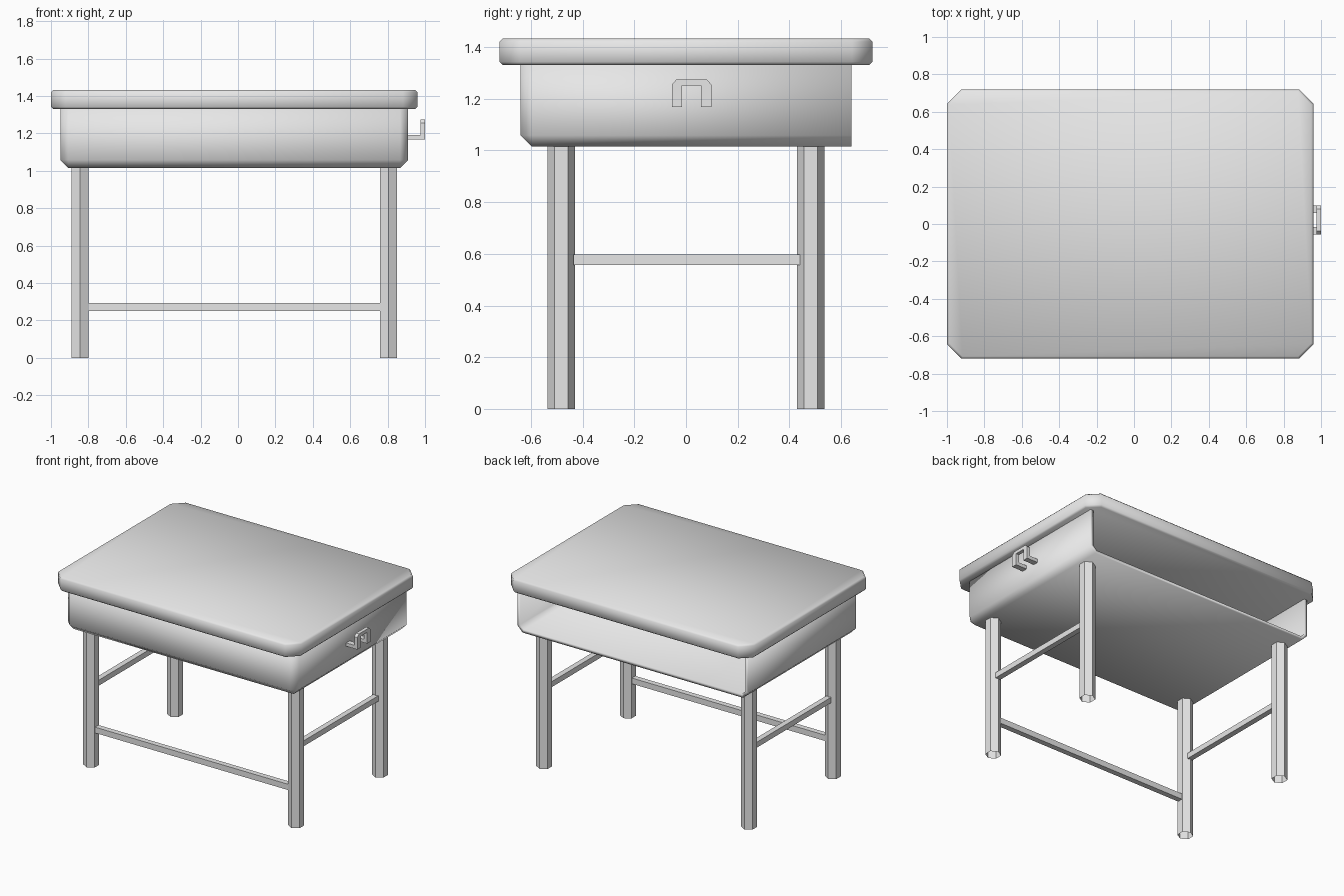
import bpy, bmesh, math
from mathutils import Matrix, Vector

old = bpy.data.objects.get("Cube")
if old:
    bpy.data.objects.remove(old, do_unlink=True)

grey = bpy.data.materials.new("light_grey")
grey.use_nodes = True
grey.diffuse_color = (0.8, 0.8, 0.8, 1)
grey.node_tree.nodes["Principled BSDF"].inputs["Base Color"].default_value = (0.8, 0.8, 0.8, 1)

CX = -0.02            # desk centre, the hook extends further on one side
LEG_X, LEG_Y = 0.825, 0.482


def finish(name, bm, smooth=None):
    bmesh.ops.recalc_face_normals(bm, faces=bm.faces)
    mesh = bpy.data.meshes.new(name)
    bm.to_mesh(mesh)
    bm.free()
    mesh.materials.append(grey)
    ob = bpy.data.objects.new(name, mesh)
    bpy.context.collection.objects.link(ob)
    if smooth:
        bpy.ops.object.select_all(action='DESELECT')
        ob.select_set(True)
        bpy.context.view_layer.objects.active = ob
        bpy.ops.object.shade_smooth_by_angle(angle=math.radians(smooth))
    return ob


def box_mesh(lo, hi):
    lo, hi = Vector(lo), Vector(hi)
    bm = bmesh.new()
    bmesh.ops.create_cube(bm, size=1, matrix=Matrix.Translation((lo + hi) / 2)
                          @ Matrix.Diagonal((*(hi - lo), 1)))
    return bm


def bevel(bm, edges, width):
    bmesh.ops.bevel(bm, geom=edges, offset=width, segments=1, affect='EDGES')


def vertical(edge):
    a, b = edge.verts
    return abs(a.co.z - b.co.z) > 0.05


# Tabletop: clipped corners and a softened rim
bm = box_mesh((CX - 0.98, -0.72, 1.33), (CX + 0.98, 0.72, 1.432))
bevel(bm, [e for e in bm.edges if vertical(e)], 0.078)
bevel(bm, [e for e in bm.edges if not vertical(e)], 0.012)
finish("tabletop", bm, 50)

# Storage tray: shell open at the back, closed above by the tabletop
bm = box_mesh((CX - 0.93, -0.64, 1.015), (CX + 0.93, 0.64, 1.34))
open_faces = [f for f in bm.faces if f.normal.y > 0.9 or f.normal.z > 0.9]
bmesh.ops.delete(bm, geom=open_faces, context='FACES')
bevel(bm, [e for e in bm.edges if len(e.link_faces) == 2], 0.043)
tray = finish("storage_tray", bm, 50)
shell = tray.modifiers.new("wall_thickness", 'SOLIDIFY')
shell.thickness = 0.025
shell.offset = -1

# Hexagonal tube legs
for sx, side in ((-1, "right"), (1, "left")):
    for sy, end in ((-1, "front"), (1, "back")):
        bm = bmesh.new()
        bmesh.ops.create_cone(bm, cap_ends=False, segments=6, radius1=0.053, radius2=0.053,
                              depth=1.02, matrix=Matrix.Translation((CX + sx * LEG_X, sy * LEG_Y, 0.51)))
        finish(f"{end}_{side}_leg", bm)
    # Side rails
    x = CX + sx * LEG_X
    finish(f"{side}_rail", box_mesh((x - 0.02, -0.435, 0.557), (x + 0.02, 0.44, 0.597)))

# Front rail
finish("front_rail", box_mesh((CX - 0.79, -LEG_Y - 0.02, 0.25), (CX + 0.79, -LEG_Y + 0.02, 0.292)))

# Bag hook: two arms carrying an upright arch
arch = [(-0.055, 1.167), (-0.055, 1.255), (-0.037, 1.274), (0.08, 1.274), (0.098, 1.255),
        (0.098, 1.167), (0.058, 1.167), (0.058, 1.25), (-0.015, 1.25), (-0.015, 1.167)]
bm = bmesh.new()
face = bm.faces.new([bm.verts.new((0.975, y, z)) for y, z in arch])
ring = bmesh.ops.extrude_face_region(bm, geom=[face])
bmesh.ops.translate(bm, vec=(0.025, 0, 0),
                    verts=[v for v in ring["geom"] if isinstance(v, bmesh.types.BMVert)])
finish("hook_arch", bm)
for name, y in (("front", -0.055), ("back", 0.058)):
    finish(f"hook_{name}_arm", box_mesh((0.9, y, 1.167), (0.976, y + 0.04, 1.192)))
